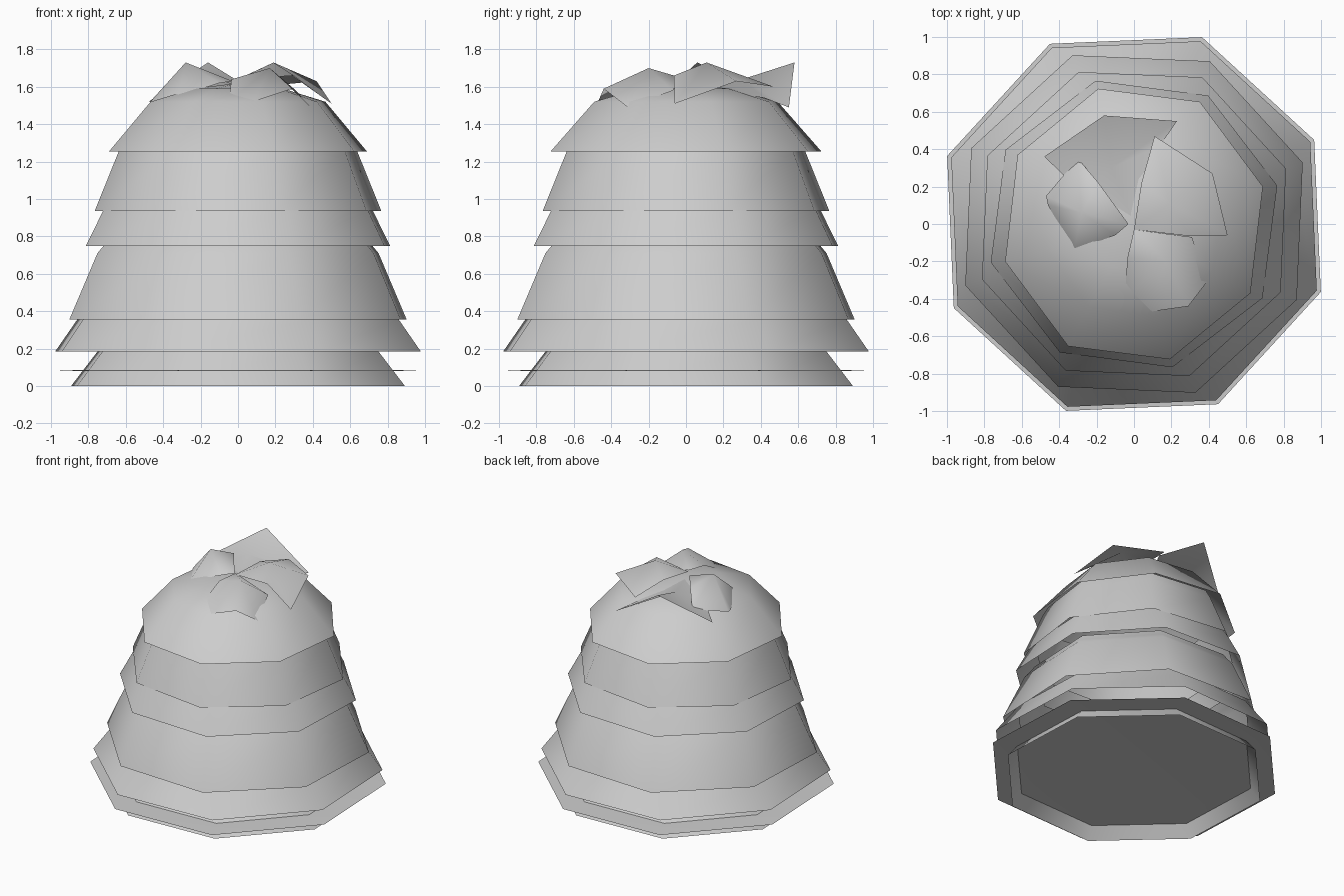
import bpy
import bmesh
from math import cos, sin, radians, tau

if "Cube" in bpy.data.objects:
    bpy.data.objects.remove(bpy.data.objects["Cube"], do_unlink=True)

SIDES = 8
GREY = (0.61, 0.61, 0.61, 1)

thatch = bpy.data.materials.new("light_grey")
thatch.use_nodes = True
thatch.diffuse_color = GREY
thatch.node_tree.nodes["Principled BSDF"].inputs["Base Color"].default_value = GREY


def finish(name, bm):
    """Turn a bmesh into a smooth shaded object with the shared material."""
    mesh = bpy.data.meshes.new(name)
    bm.to_mesh(mesh)
    bm.free()
    mesh.materials.append(thatch)
    obj = bpy.data.objects.new(name, mesh)
    bpy.context.collection.objects.link(obj)
    bpy.ops.object.select_all(action="DESELECT")
    obj.select_set(True)
    bpy.context.view_layer.objects.active = obj
    bpy.ops.object.shade_smooth_by_angle(angle=radians(65))
    return obj


def tier(name, turn, profile, depth=1.0, peak=None):
    """Eight-sided shell through (radius, height) rings, listed bottom to top."""
    bm = bmesh.new()
    angles = [radians(turn) + tau * i / SIDES for i in range(SIDES)]
    rings = [[bm.verts.new((r * cos(a), r * depth * sin(a), z)) for a in angles]
             for r, z in profile]
    for low, high in zip(rings, rings[1:]):
        for i in range(SIDES):
            j = (i + 1) % SIDES
            bm.faces.new((low[i], low[j], high[j], high[i]))
    if peak:
        top = bm.verts.new((0, 0, peak))
        for i in range(SIDES):
            bm.faces.new((rings[-1][i], rings[-1][(i + 1) % SIDES], top))
    return finish(name, bm)


def leaf(name, crown, rim):
    """Arched leaf: a fan from its raised crown to a counter-clockwise rim."""
    bm = bmesh.new()
    centre = bm.verts.new(crown)
    edge = [bm.verts.new(p) for p in rim]
    for a, b in zip(edge, edge[1:] + edge[:1]):
        bm.faces.new((centre, a, b))
    return finish(name, bm)


# Body: open base, full floor disc whose edge is the brim, overlapping skirts
tier("base", 25, [(0.95, 0), (0.795, 0.19), (0.76, 0.23)])
tier("floor_disc", 25, [(1.063, 0.08), (0.8, 0.09)], peak=0.092)
tier("lower_skirt", 25, [(1.04, 0.185), (0.915, 0.355), (0.87, 0.42)])
tier("wide_skirt", 20, [(0.96, 0.355), (0.8, 0.71), (0.765, 0.75), (0.73, 0.8)])
tier("middle_skirt", 20, [(0.865, 0.75), (0.766, 0.94), (0.73, 1)])
tier("upper_skirt", 15, [(0.793, 0.937), (0.66, 1.255), (0.62, 1.33)])

# Domed roof
tier("dome", 15.5, [(0.715, 1.255), (0.485, 1.52), (0.25, 1.59)],
     depth=1.05, peak=1.62)

# Loose leaves on the crown
leaf("left_leaf", (0.19, 0.11, 1.73),
     [(0, -0.03, 1.64), (0.3, -0.065, 1.66), (0.5, -0.06, 1.51),
      (0.42, 0.27, 1.63), (0.11, 0.47, 1.6), (0.04, 0.22, 1.66)])
leaf("front_leaf", (0.17, -0.2, 1.7),
     [(0, -0.03, 1.65), (-0.035, -0.18, 1.64), (-0.05, -0.4, 1.52),
      (0.08, -0.47, 1.52), (0.29, -0.44, 1.59), (0.39, -0.31, 1.49),
      (0.31, -0.07, 1.58)])
leaf("right_leaf", (-0.28, 0.06, 1.73),
     [(-0.03, 0, 1.63), (-0.19, 0.22, 1.66), (-0.3, 0.35, 1.57),
      (-0.47, 0.15, 1.52), (-0.46, 0.1, 1.52), (-0.32, -0.14, 1.55),
      (-0.1, -0.06, 1.62)])
leaf("back_leaf", (-0.12, 0.3, 1.64),
     [(0, 0, 1.61), (0.14, 0.42, 1.54), (0.23, 0.55, 1.49),
      (-0.16, 0.58, 1.73), (-0.48, 0.36, 1.52), (-0.28, 0.17, 1.57)])
